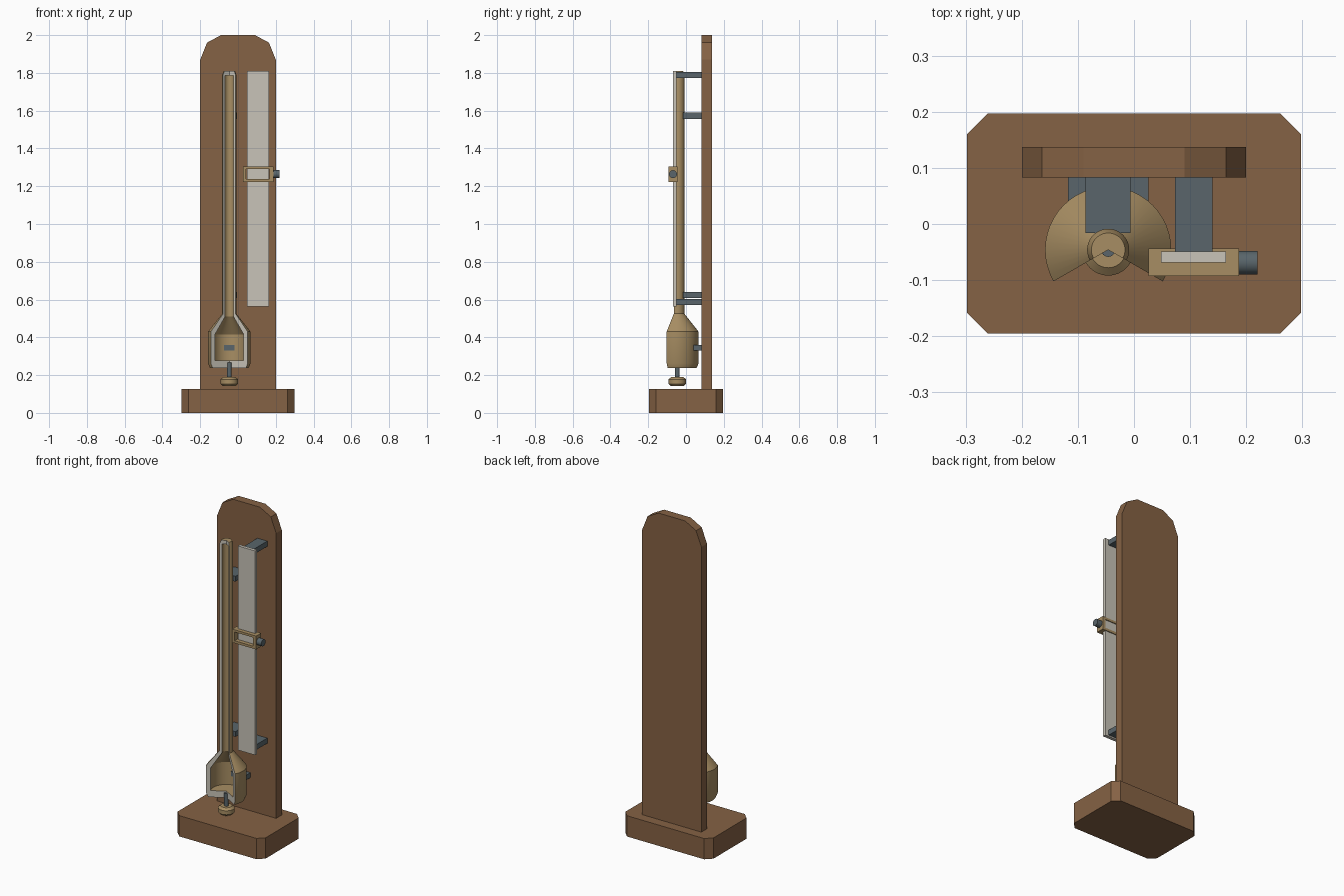
import bpy, bmesh, math
from mathutils import Vector, Matrix

if "Cube" in bpy.data.objects:
    bpy.data.objects.remove(bpy.data.objects["Cube"])


def material(name, rgb):
    m = bpy.data.materials.new(name)
    m.diffuse_color = (*rgb, 1)
    m.use_nodes = True
    m.node_tree.nodes["Principled BSDF"].inputs["Base Color"].default_value = m.diffuse_color
    return m


WOOD = material("brown wood", (0.235, 0.122, 0.058))
BRASS = material("brass", (0.39, 0.27, 0.125))
STEEL = material("blue grey steel", (0.1, 0.13, 0.145))
PALE = material("pale grey", (0.58, 0.55, 0.48))


def finish(bm, name, mats, smooth=False):
    bmesh.ops.remove_doubles(bm, verts=bm.verts, dist=1e-5)
    bmesh.ops.recalc_face_normals(bm, faces=bm.faces)
    mesh = bpy.data.meshes.new(name)
    bm.to_mesh(mesh)
    bm.free()
    for m in mats:
        mesh.materials.append(m)
    ob = bpy.data.objects.new(name, mesh)
    bpy.context.collection.objects.link(ob)
    if smooth:
        bpy.ops.object.select_all(action='DESELECT')
        ob.select_set(True)
        bpy.context.view_layer.objects.active = ob
        bpy.ops.object.shade_smooth_by_angle(angle=math.radians(25))
    return ob


def prism(name, pts, offset, mat):
    """Extrude a closed outline of 3D points along an offset."""
    bm = bmesh.new()
    face = bm.faces.new([bm.verts.new(p) for p in pts])
    out = bmesh.ops.extrude_face_region(bm, geom=[face], use_keep_orig=True)
    moved = [v for v in out["geom"] if isinstance(v, bmesh.types.BMVert)]
    bmesh.ops.translate(bm, verts=moved, vec=Vector(offset))
    return finish(bm, name, [mat])


def box(name, x0, x1, y0, y1, z0, z1, mat):
    return prism(name, [(x0, y0, z0), (x1, y0, z0), (x1, y1, z0), (x0, y1, z0)],
                 (0, 0, z1 - z0), mat)


def lathe(name, profile, centre, mats, start=0, sweep=360, steps=48):
    """Turn a (radius, z) outline; a partial sweep gets flat cut faces in the second material."""
    bm = bmesh.new()
    partial = sweep < 360
    turn = Matrix.Rotation(math.radians(start), 4, 'Z')
    verts = [bm.verts.new(turn @ Vector((r, 0, z))) for r, z in profile]
    n = len(verts)
    edges = [bm.edges.new((verts[i], verts[(i + 1) % n]))
             for i in range(n if partial else n - 1)]
    bmesh.ops.spin(bm, geom=verts + edges, cent=(0, 0, 0), axis=(0, 0, 1),
                   angle=math.radians(sweep), steps=steps)
    bmesh.ops.remove_doubles(bm, verts=bm.verts, dist=1e-5)
    if partial:
        for a in (start, start + sweep):
            t = Matrix.Rotation(math.radians(a), 4, 'Z')
            ring = []
            for r, z in profile:
                p = t @ Vector((r, 0, z))
                ring.append(min(bm.verts, key=lambda v: (v.co - p).length))
            bm.faces.new(ring).material_index = 1
    bmesh.ops.translate(bm, verts=bm.verts, vec=Vector(centre))
    return finish(bm, name, mats, True)


# Wooden base with clipped corners
X, Y0, Y1, C = 0.298, -0.195, 0.197, 0.037
prism("base", [(-X + C, Y0, 0), (X - C, Y0, 0), (X, Y0 + C, 0), (X, Y1 - C, 0),
               (X - C, Y1, 0), (-X + C, Y1, 0), (-X, Y1 - C, 0), (-X, Y0 + C, 0)],
      (0, 0, 0.127), WOOD)

# Upright board with faceted arch top
half = [(0.2, 0.12), (0.2, 1.87), (0.164, 1.96), (0.09, 2.0)]
outline = half + [(-x, z) for x, z in reversed(half)]
prism("back_board", [(x, 0.083, z) for x, z in outline], (0, 0.054, 0), WOOD)

# Cutaway tube and cistern, open by a third towards the front
CX, CY = -0.046, -0.046
axis = (CX, CY, 0)
lathe("tube_and_cistern",
      [(0, 1.81), (0.03, 1.81), (0.0375, 1.79), (0.0375, 0.525), (0.1125, 0.43),
       (0.1125, 0.262), (0.102, 0.237), (0, 0.237), (0, 0.277), (0.088, 0.277),
       (0.088, 0.415), (0.025, 0.51), (0.025, 1.787), (0, 1.787)],
      axis, [BRASS, PALE], start=-30, sweep=240, steps=32)

# Adjusting screw under the cistern
lathe("adjusting_rod", [(0, 0.16), (0.0125, 0.16), (0.0125, 0.267), (0, 0.267)],
      axis, [STEEL], steps=24)
lathe("adjusting_knob", [(0, 0.143), (0.036, 0.143), (0.046, 0.154), (0.046, 0.178),
                         (0.032, 0.19), (0, 0.19)], axis, [BRASS], steps=32)

# Brackets that hold the tube, cistern and scale to the board
for i, z in enumerate((0.608, 1.557)):
    box(f"tube_bracket_{i + 1}", CX - 0.04, CX + 0.04, -0.016, 0.085, z, z + 0.032, STEEL)
box("cistern_bracket", CX - 0.072, CX + 0.072, 0.037, 0.085, 0.33, 0.36, STEEL)
for i, z in enumerate((0.57, 1.774)):
    box(f"scale_bracket_{i + 1}", 0.073, 0.14, -0.049, 0.085, z, z + 0.032, STEEL)

# Scale plate
box("scale_plate", 0.048, 0.164, -0.069, -0.049, 0.562, 1.81, PALE)

# Sliding pointer frame around the plate
FX0, FX1, FY0, FY1, FZ0, FZ1 = 0.026, 0.187, -0.093, -0.044, 1.223, 1.305
bm = bmesh.new()
outer = [(FX0, FZ0), (FX1, FZ0), (FX1, FZ1), (FX0, FZ1)]
inner = [(0.042, 1.238), (0.166, 1.238), (0.166, 1.291), (0.042, 1.291)]
rings = [[bm.verts.new((x, y, z)) for x, z in loop]
         for loop, y in ((outer, FY0), (inner, FY0), (inner, FY1), (outer, FY1))]
for a in range(4):
    r, s = rings[a], rings[(a + 1) % 4]
    for k in range(4):
        bm.faces.new((r[k], r[(k + 1) % 4], s[(k + 1) % 4], s[k]))
finish(bm, "slider_frame", [BRASS])

# Clamp screw on the side of the slider
screw = lathe("slider_screw", [(0, 0), (0.021, 0), (0.021, 0.033), (0, 0.033)],
              (0, 0, 0), [STEEL], steps=24)
screw.data.transform(Matrix.Translation((FX1, -0.069, 1.264)) @ Matrix.Rotation(math.pi / 2, 4, 'Y'))
